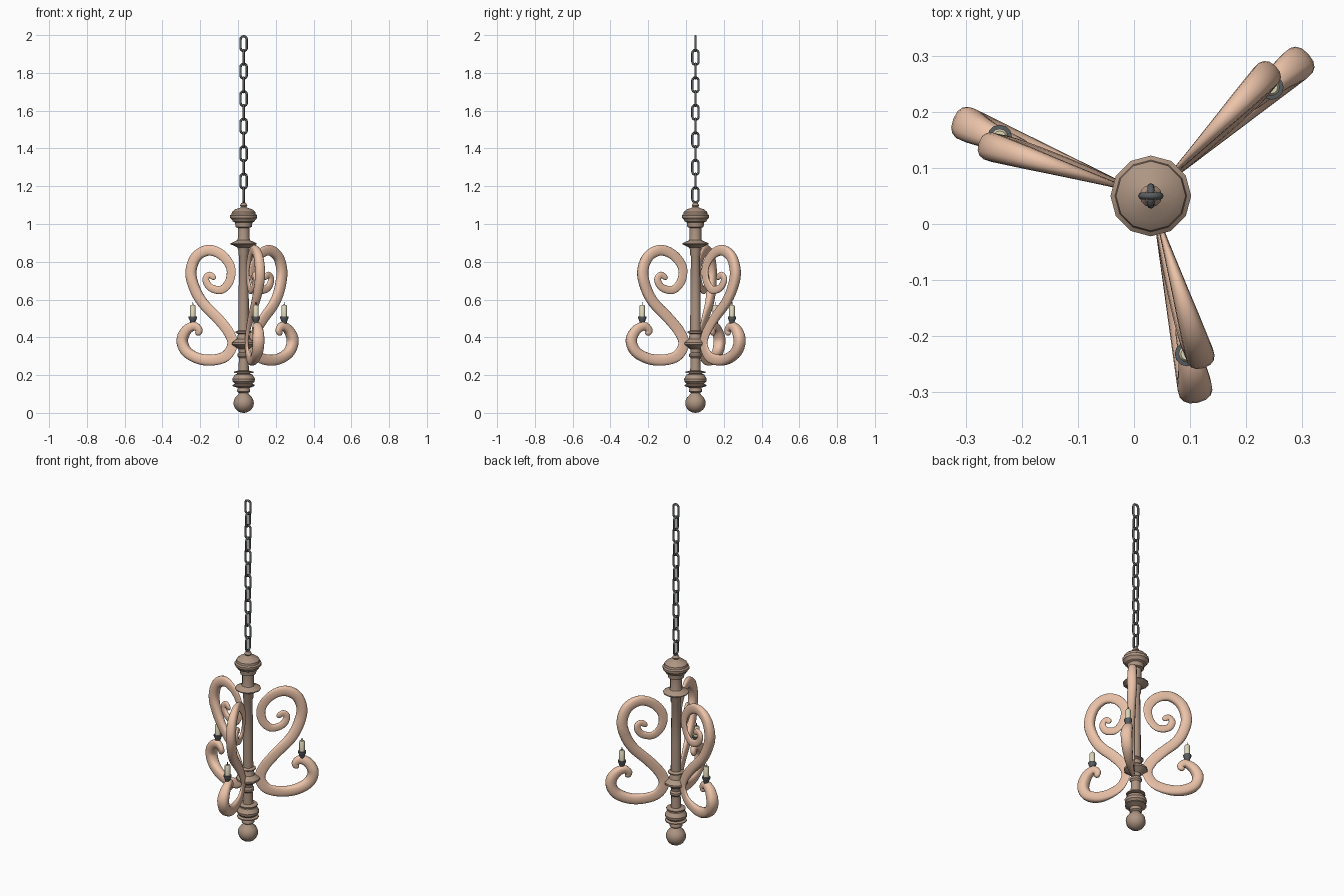
import bpy, bmesh, math
from mathutils import Vector, Matrix

if "Cube" in bpy.data.objects:
    bpy.data.objects.remove(bpy.data.objects["Cube"])

CENTRE = Vector((0.03, 0.05, 0))


def material(name, rgb):
    m = bpy.data.materials.new(name)
    m.diffuse_color = (*rgb, 1)
    m.use_nodes = True
    m.node_tree.nodes["Principled BSDF"].inputs["Base Color"].default_value = m.diffuse_color
    return m


BROWN = material("brown_wood", (0.42, 0.30, 0.225))
PEACH = material("peach_wood", (0.84, 0.55, 0.40))
IRON = material("dark_iron", (0.10, 0.11, 0.115))
WAX = material("wax", (0.72, 0.67, 0.48))


def finish(name, bm, mat, angle=40):
    bmesh.ops.recalc_face_normals(bm, faces=bm.faces)
    me = bpy.data.meshes.new(name)
    bm.to_mesh(me)
    bm.free()
    me.materials.append(mat)
    ob = bpy.data.objects.new(name, me)
    bpy.context.collection.objects.link(ob)
    bpy.ops.object.select_all(action='DESELECT')
    ob.select_set(True)
    bpy.context.view_layer.objects.active = ob
    bpy.ops.object.shade_smooth_by_angle(angle=math.radians(angle))
    return ob


def skin(bm, rings, closed=False):
    """Bridge successive vertex rings, capping the ends of an open strip."""
    rings = [[bm.verts.new(p) for p in r] for r in rings]
    n = len(rings[0])
    pairs = list(zip(rings, rings[1:])) + ([(rings[-1], rings[0])] if closed else [])
    for a, b in pairs:
        for i in range(n):
            j = (i + 1) % n
            bm.faces.new((a[i], a[j], b[j], b[i]))
    if not closed:
        bm.faces.new(rings[0][::-1])
        bm.faces.new(rings[-1])


def lathe(name, profile, origin, mat, sides=12, angle=40):
    bm = bmesh.new()
    skin(bm, [[origin + Vector((r * math.cos(t), r * math.sin(t), z))
               for t in (2 * math.pi * i / sides for i in range(sides))]
              for r, z in profile])
    return finish(name, bm, mat, angle)


# turned central column with ball finial
ball = [(max(0.002, 0.054 * math.sin(math.pi * k / 10)),
         0.052 - 0.052 * math.cos(math.pi * k / 10)) for k in range(9)]
column = ball + [
    (0.024, 0.105), (0.034, 0.112), (0.034, 0.124), (0.03, 0.132), (0.058, 0.142),
    (0.058, 0.148), (0.046, 0.154), (0.058, 0.166), (0.06, 0.18), (0.046, 0.203),
    (0.03, 0.209), (0.052, 0.212), (0.052, 0.218), (0.028, 0.224), (0.025, 0.29),
    (0.033, 0.3), (0.033, 0.312), (0.025, 0.32), (0.028, 0.338), (0.063, 0.362),
    (0.063, 0.372), (0.036, 0.392), (0.03, 0.418), (0.042, 0.424), (0.042, 0.43),
    (0.028, 0.437), (0.027, 0.6), (0.024, 0.83), (0.028, 0.838), (0.028, 0.862),
    (0.034, 0.876), (0.069, 0.893), (0.069, 0.898), (0.034, 0.914), (0.031, 0.925),
    (0.031, 0.98), (0.043, 0.984), (0.046, 1.008), (0.058, 1.014), (0.061, 1.022),
    (0.071, 1.032), (0.072, 1.046), (0.064, 1.052), (0.062, 1.064), (0.045, 1.078),
    (0.022, 1.085), (0.014, 1.09), (0.02, 1.098), (0.012, 1.112), (0.004, 1.114)]
lathe("central_column", column, CENTRE, BROWN, 12, 35)

# S-scroll centre line as (radius from axis, height), lower tip to upper tip
SCROLL = [(.268, .414), (.252, .436), (.279, .459), (.323, .438), (.349, .383),
          (.323, .323), (.252, .286), (.173, .280), (.100, .302), (.064, .362),
          (.084, .425), (.145, .499), (.229, .583), (.274, .663), (.292, .747),
          (.263, .826), (.196, .861), (.123, .837), (.073, .773), (.078, .700),
          (.123, .652), (.184, .663), (.210, .705), (.190, .731), (.157, .710)]


def spline(pts, steps=5):
    p = [Vector(q) for q in pts]
    p = [2 * p[0] - p[1]] + p + [2 * p[-1] - p[-2]]
    out = []
    for i in range(1, len(p) - 2):
        a, b, c, d = p[i - 1:i + 3]
        for k in range(steps):
            t = k / steps
            out.append(0.5 * (2 * b + (c - a) * t + (2 * a - 5 * b + 4 * c - d) * t * t
                              + (3 * b - a - 3 * c + d) * t ** 3))
    return out + [p[-2]]


def wedge_point(r, z, side, heading):
    """Place a scroll point; the scroll fans out with distance from the axis."""
    r = max(r, 0.004)
    t = math.radians(heading + 4.2 * min(1, max(0, (z - 0.40) / 0.3))) + side / 0.33
    return CENTRE + Vector((r * math.cos(t), r * math.sin(t), z))


def squared(v):
    """Slightly flatten the tube's round section."""
    return math.copysign(abs(v) ** 0.8, v)


def scroll_arm(name, heading, sides=16):
    path = spline(SCROLL)
    n = len(path)
    rings = []
    for i, p in enumerate(path):
        tan = (path[min(i + 1, n - 1)] - path[max(i - 1, 0)]).normalized()
        nor = Vector((-tan.y, tan.x))
        u = i / (n - 1)
        rad = 0.015 + 0.014 * min(1, u / 0.15, (1 - u) / 0.35)
        end = min(i, n - 1 - i)
        rad *= (0.45, 0.85)[end] if end < 2 else 1      # rounded tips
        ring = []
        for k in range(sides):
            a = 2 * math.pi * k / sides
            q = p + nor * rad * squared(math.cos(a))
            ring.append(wedge_point(q.x, q.y, rad * squared(math.sin(a)), heading))
        rings.append(ring)
    bm = bmesh.new()
    skin(bm, rings)
    finish(name, bm, PEACH, 60)


# three arms, each carrying a candle in a cup
for i, heading in enumerate((42.0, 158.7, -77.1)):
    scroll_arm(f"scroll_arm_{i + 1}", heading)
    base = wedge_point(0.289, 0, 0, heading)
    base.z = 0
    lathe(f"candle_cup_{i + 1}", [(0.012, 0.465), (0.014, 0.482), (0.017, 0.49),
          (0.022, 0.502), (0.022, 0.510), (0.014, 0.511)], base, IRON)
    lathe(f"candle_{i + 1}", [(0.015, 0.503), (0.015, 0.566), (0.011, 0.571)], base, WAX)
    lathe(f"wick_{i + 1}", [(0.003, 0.568), (0.002, 0.586)], base, IRON, 6)


# hanging chain of alternating oval links
def chain_link(name, z, turned, wire=0.0062, sides=8):
    bend, half = 0.0165, 0.0223
    rings = []
    for end in (0, 1):
        for k in range(9):
            a = math.pi * (end + k / 8)
            out = Vector((math.cos(a), 0, math.sin(a)))
            c = out * bend + Vector((0, 0, half if end == 0 else -half))
            rings.append([c + out * wire * math.cos(b) + Vector((0, wire * math.sin(b), 0))
                          for b in (2 * math.pi * s / sides for s in range(sides))])
    bm = bmesh.new()
    skin(bm, rings, closed=True)
    m = Matrix.Translation(CENTRE + Vector((0, 0, z)))
    if turned:
        m = m @ Matrix.Rotation(math.pi / 2, 4, 'Z')
    bmesh.ops.transform(bm, matrix=m, verts=bm.verts)
    finish(name, bm, IRON, 60)


for k in range(12):
    chain_link(f"chain_link_{k + 1}", 1.955 - 0.0728 * k, k % 2 == 1)
